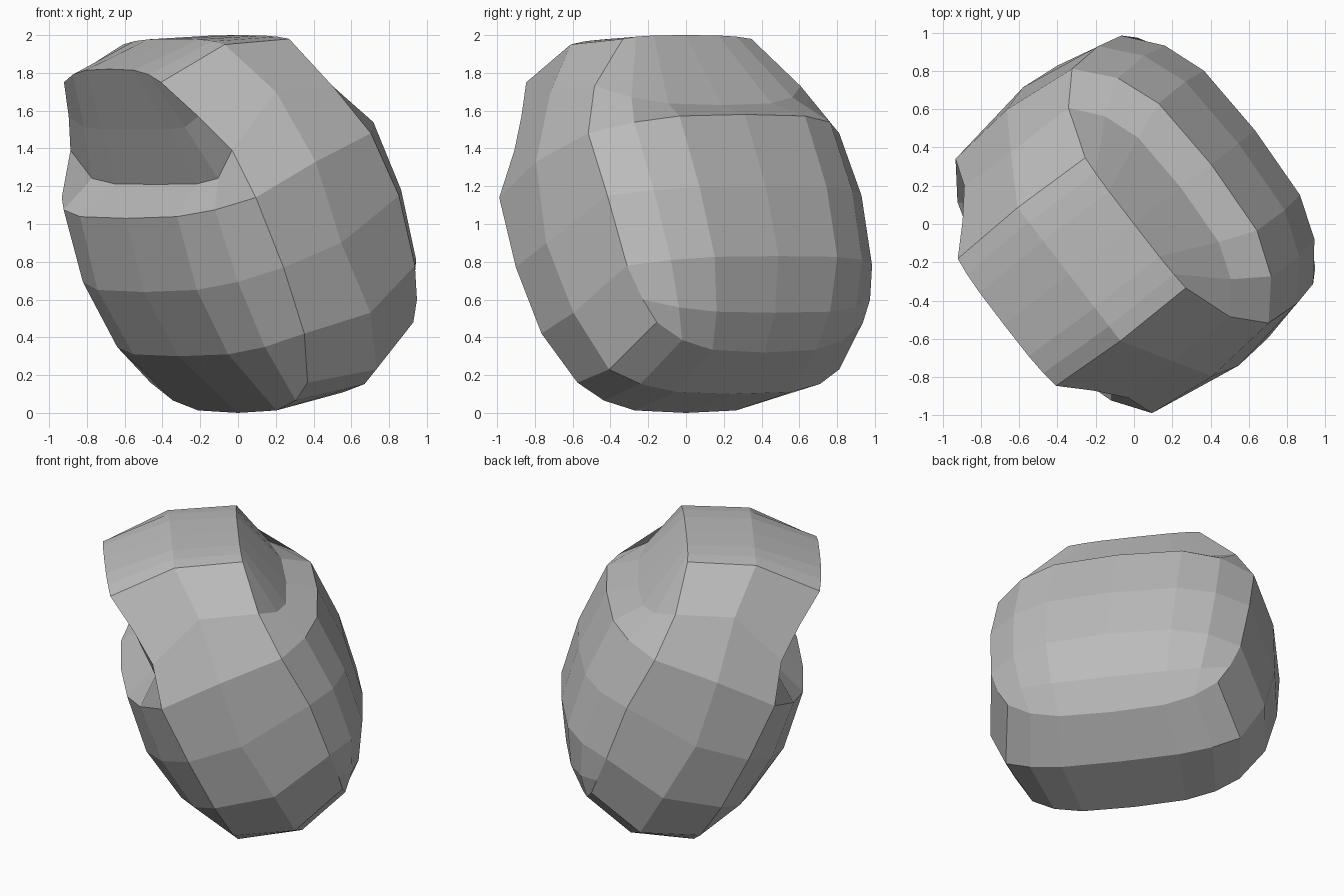
import bpy
import bmesh
from math import radians
from mathutils import Vector

old = bpy.data.objects.get("Cube")
if old:
    bpy.data.objects.remove(old, do_unlink=True)

# Stone colour
stone = bpy.data.materials.new("stone_grey")
stone.use_nodes = True
stone.diffuse_color = (0.5, 0.5, 0.5, 1)
stone.node_tree.nodes["Principled BSDF"].inputs["Base Color"].default_value = stone.diffuse_color

# Middle outline (across, height): crown, notch, ledge, base, broad side, shoulder
middle = [(0, 2), (-.43, 1.98), (-.86, 1.82),
          (-.69, 1.5), (-.55, 1.21), (-.75, 1.03),
          (-.63, .64), (-.4, .3),
          (0, 0), (.42, .1), (.68, .32),
          (.77, .53), (.8, .83), (.69, 1.2), (.51, 1.58), (.31, 1.63)]

# Matching rim of the end face (across, depth, height)
rim = [(.01, .43, 1.98), (-.43, .44, 1.95), (-.84, .42, 1.75),
       (-.7, .56, 1.57), (-.58, .7, 1.39), (-.53, .84, 1.14),
       (-.36, .86, .77), (-.19, .82, .42),
       (-.06, .68, .16), (.33, .77, .23), (.64, .69, .48),
       (.61, .76, .6), (.55, .82, .78), (.42, .85, 1.15), (.24, .84, 1.48), (.1, .69, 1.73)]

# Raised spine down the centre of the end face
spine = [(-.28, .69, 1.7), (-.16, .88, 1.33), (-.02, .92, .9), (.19, .9, .53)]

# Rim corners where each row of the end face starts, on the notch and shoulder sides
notch_side = [2, 4, 5, 6, 7, 8]
shoulder_side = [16, 15, 14, 13, 12, 10]
notch_wall = (3, 4)


def station(bm, f):
    """Outline at a fraction of the way to the end, curving in near the rim."""
    ring = []
    for i, ((across, height), end) in enumerate(zip(middle, rim)):
        bend = f ** (7 if i in notch_wall else 3.6)
        point = Vector((across, 0, height)).lerp(Vector(end), bend)
        point.y = end[1] * f
        ring.append(bm.verts.new(point))
    return ring


def build_rock():
    bm = bmesh.new()
    rings = [station(bm, f) for f in (0, .5, .78, 1)]
    count = len(middle)
    for a, b in zip(rings, rings[1:]):
        for i in range(count):
            j = (i + 1) % count
            bm.faces.new((a[i], a[j], b[j], b[i]))

    # End face: rows between the rim and the spine, on both sides of it
    end = rings[-1]
    line = [end[1]] + [bm.verts.new(p) for p in spine] + [end[9]]
    for k in range(len(line) - 1):
        left = range(notch_side[k], notch_side[k + 1] + 1)
        right = range(shoulder_side[k + 1], shoulder_side[k] + 1)
        bm.faces.new([end[i] for i in left] + [line[k + 1], line[k]])
        bm.faces.new([end[i % count] for i in right] + [line[k], line[k + 1]])

    # Point every face outward, judged from the crown
    bmesh.ops.recalc_face_normals(bm, faces=bm.faces)
    bm.faces.ensure_lookup_table()
    if bm.faces[0].normal.z < 0:
        bmesh.ops.reverse_faces(bm, faces=bm.faces)

    mesh = bpy.data.meshes.new("rock")
    bm.to_mesh(mesh)
    bm.free()
    mesh.materials.append(stone)
    return mesh


# Rock: one half mirrored across its middle and turned on the ground
rock = bpy.data.objects.new("rock", build_rock())
bpy.context.collection.objects.link(rock)
mirror = rock.modifiers.new("mirror", 'MIRROR')
mirror.use_axis = (False, True, False)
mirror.use_clip = True
rock.rotation_euler.z = radians(37.7)
